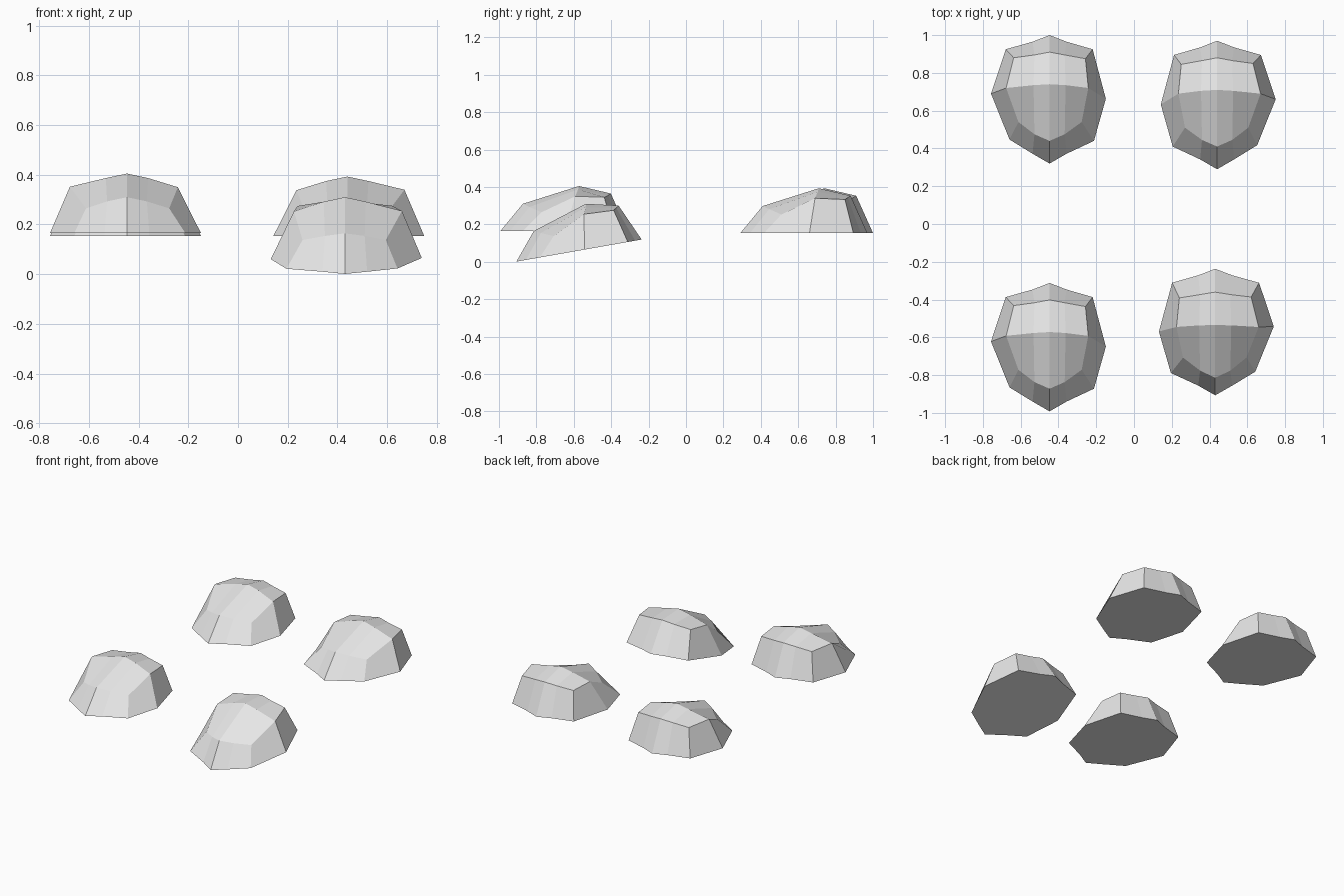
import bpy
import bmesh
from math import radians
from mathutils import Matrix, Vector

cube = bpy.data.objects.get("Cube")
if cube:
    bpy.data.objects.remove(cube, do_unlink=True)

# One plain grey for every shell
grey = bpy.data.materials.new("light_grey")
grey.use_nodes = True
colour = (0.8, 0.8, 0.8, 1)
grey.diffuse_color = colour
grey.node_tree.nodes["Principled BSDF"].inputs["Base Color"].default_value = colour

# Crown rows, each running from the short side to the long side
BACK = [(-.19, .215, .18), (-.08, .235, .19), (0, .25, .20), (.08, .235, .19), (.19, .22, .18)]
MIDDLE = [(-.205, .06, .185), (-.085, .075, .222), (0, .08, .24), (.085, .075, .222), (.23, .06, .187)]
FRONT = [(-.17, -.12, .10), (-.08, -.185, .128), (0, -.22, .145), (.08, -.185, .128), (.165, -.12, .10)]

# Ground outline, clockwise from the short-side back corner
RIM = [(-.228, .265), (-.09, .305), (0, .34), (.09, .305), (.232, .265), (.31, .03),
       (.212, -.213), (.09, -.288), (0, -.34), (-.09, -.288), (-.235, -.22), (-.298, .003)]


def make_shell(name, place, tilt=0, mirrored=False):
    bm = bmesh.new()
    rows = [[bm.verts.new(p) for p in row] for row in (BACK, MIDDLE, FRONT)]
    rim = [bm.verts.new((x, y, 0)) for x, y in RIM]

    # Crown: two bands of four panels
    for upper, lower in zip(rows, rows[1:]):
        for i in range(4):
            bm.faces.new((upper[i], upper[i + 1], lower[i + 1], lower[i]))

    # Flared wall between the crown edge and the rim, then the flat underside
    edge = rows[0] + [rows[1][-1]] + rows[2][::-1] + [rows[1][0]]
    for i in range(len(rim)):
        j = (i + 1) % len(rim)
        bm.faces.new((edge[i], edge[j], rim[j], rim[i]))
    bm.faces.new(rim)

    # Mirror, tilt and set in place
    flip = Matrix.Scale(-1 if mirrored else 1, 4, Vector((1, 0, 0)))
    matrix = Matrix.Translation(place) @ Matrix.Rotation(radians(tilt), 4, "X") @ flip
    bm.transform(matrix)
    bmesh.ops.recalc_face_normals(bm, faces=bm.faces)

    mesh = bpy.data.meshes.new(name)
    bm.to_mesh(mesh)
    bm.free()
    mesh.materials.append(grey)
    bpy.context.collection.objects.link(bpy.data.objects.new(name, mesh))


make_shell("back_left_shell", (.44, .63, .153))
make_shell("back_right_shell", (-.447, .66, .153), mirrored=True)
make_shell("front_right_shell", (-.447, -.652, .165), mirrored=True)
make_shell("front_left_shell", (.43, -.572, .06), tilt=10)
